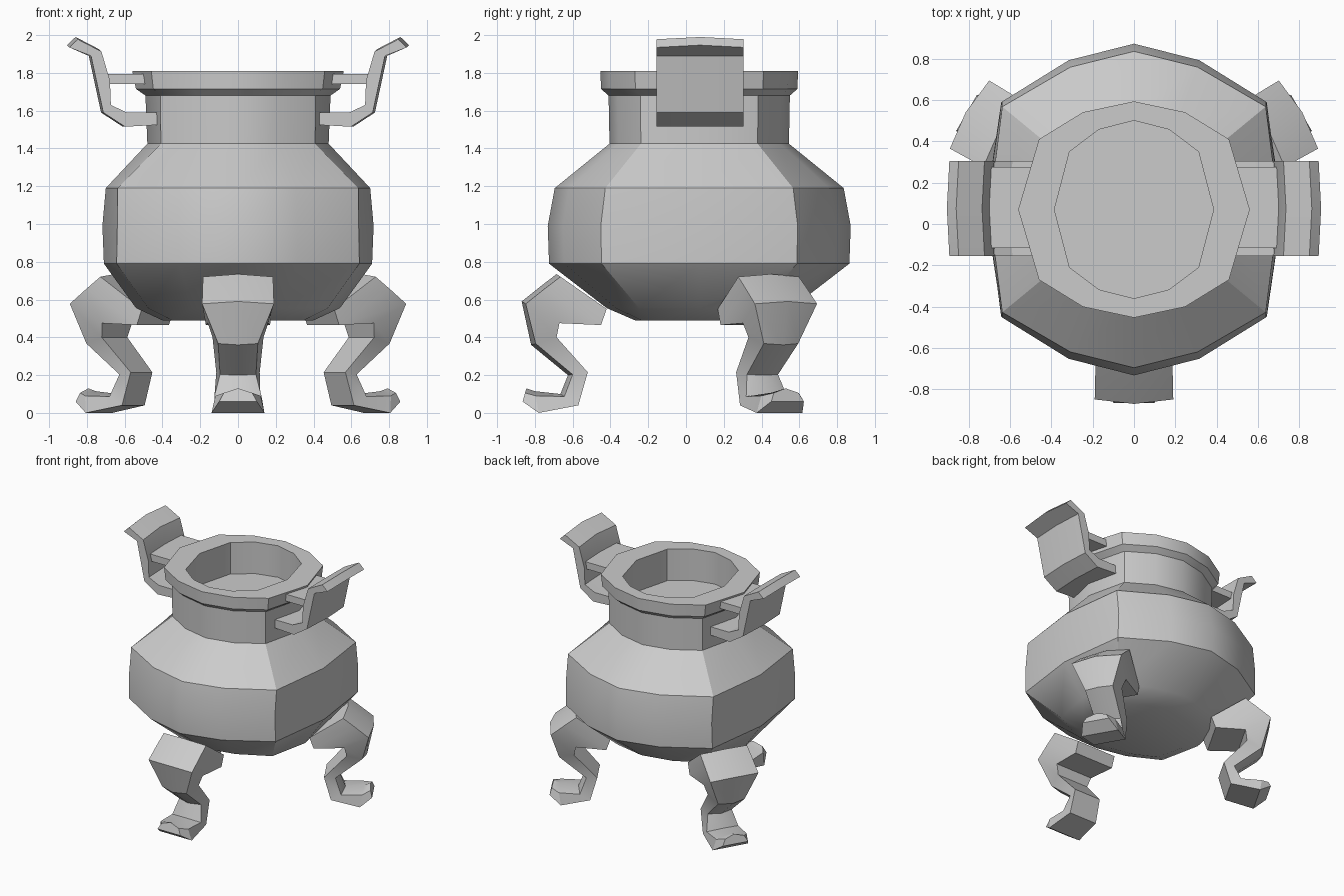
import bpy, bmesh
from math import radians
from mathutils import Matrix, Vector

if "Cube" in bpy.data.objects:
    bpy.data.objects.remove(bpy.data.objects["Cube"])

CY = 0.07  # centre of the vessel in y


def loft(name, rings, matrix=Matrix(), angle=25):
    """Skin a list of closed rings with equal point counts and cap both ends."""
    bm = bmesh.new()
    vr = [[bm.verts.new(matrix @ Vector(p)) for p in r] for r in rings]
    n = len(vr[0])
    for a, b in zip(vr, vr[1:]):
        for i in range(n):
            j = (i + 1) % n
            bm.faces.new((a[i], a[j], b[j], b[i]))
    bm.faces.new(vr[0][::-1])
    bm.faces.new(vr[-1])
    bmesh.ops.recalc_face_normals(bm, faces=bm.faces)
    me = bpy.data.meshes.new(name)
    bm.to_mesh(me)
    bm.free()
    ob = bpy.data.objects.new(name, me)
    bpy.context.collection.objects.link(ob)
    bpy.ops.object.select_all(action='DESELECT')
    ob.select_set(True)
    bpy.context.view_layer.objects.active = ob
    bpy.ops.object.shade_smooth_by_angle(angle=radians(angle))
    return ob


def twelve_gon(z, rx, ry, k):
    """Slightly squared twelve-sided ring; k sets how far the corners bulge."""
    q = [(1, 0), (k, 0.65), (0.44, 0.9), (0, 1)]
    half = q + [(-x, y) for x, y in q[-2::-1]]
    pts = half + [(x, -y) for x, y in half[-2:0:-1]]
    return [(x * rx, CY + y * ry, z) for x, y in pts]


# Vessel: belly, neck, rim and inner well in one profile
profile = [
    (0.50, 0.40, 0.34, 0.87), (0.565, 0.54, 0.49, 0.88), (0.80, 0.71, 0.795, 0.905),
    (1.00, 0.718, 0.802, 0.89), (1.20, 0.70, 0.765, 0.91), (1.435, 0.48, 0.475, 0.85),
    (1.69, 0.49, 0.48, 0.84), (1.725, 0.54, 0.52, 0.83), (1.82, 0.56, 0.523, 0.82),
    (1.82, 0.385, 0.43, 0.81), (1.57, 0.385, 0.43, 0.81)]
loft("vessel", [twelve_gon(*p) for p in profile], angle=30)

# Handles: bent plate outline, bowed outward at mid width, plus a bridge to the rim
plate = [(0.43, 1.60), (0.60, 1.60), (0.685, 1.64), (0.69, 1.77), (0.735, 1.935),
         (0.86, 2.0), (0.905, 1.957), (0.79, 1.90), (0.725, 1.60), (0.61, 1.525), (0.43, 1.535)]
plate = [plate[i] for i in (0, 1, 2, 3, 4, 5, 6, 7, 8, 9, 10)]
bridge = [(0.45, 1.75), (0.72, 1.75), (0.72, 1.805), (0.45, 1.805)]
for side, s in (("left", -1), ("right", 1)):
    loft(side + "_handle", [[(s * (x - d), CY + 0.005 + y, z - d * (z > 1.9)) for x, z in plate]
                            for y, d in ((-0.23, 0.012), (0, 0), (0.23, 0.012))])
    loft(side + "_handle_bridge", [[(s * x, CY + 0.01 + y, z) for x, z in bridge]
                                   for y in (-0.195, 0.195)])

# Legs: curved animal-style leg; front point, back point, front and back half widths
leg = [
    ((0.685, 0.745), (0.42, 0.56), 0.185, 0.17),
    ((0.77, 0.68), (0.45, 0.475), 0.188, 0.17),
    ((0.87, 0.60), (0.67, 0.485), 0.19, 0.16),
    ((0.82, 0.37), (0.685, 0.41), 0.105, 0.135),
    ((0.625, 0.21), (0.52, 0.225), 0.095, 0.115),
    ((0.665, 0.11), (0.57, 0.05), 0.125, 0.12),
    ((0.80, 0.125), (0.78, 0.01), 0.12, 0.14),
    ((0.845, 0.14), (0.865, 0.07), 0.075, 0.10)]


def leg_ring(f, b, wf, wb):
    f, b = Vector(f), Vector(b)
    e = f + (b - f).normalized() * 0.025  # side edges sit behind the centre ridge
    pts = [(0, f), (wf, e), (wb, b), (-wb, b), (-wf, e)]
    return [(x, -p.x - CY, p.y) for x, p in pts]


for name, a in (("front_leg", 0), ("back_right_leg", 120), ("back_left_leg", 240)):
    m = Matrix.Translation((0, CY, 0)) @ Matrix.Rotation(radians(a), 4, 'Z')
    loft(name, [leg_ring(*r) for r in leg], m)

# Flat floor contact: drop the lowest foot edge onto the ground
low = min((o.matrix_world @ v.co).z for o in bpy.data.objects for v in o.data.vertices)
for o in bpy.data.objects:
    o.location.z -= low
